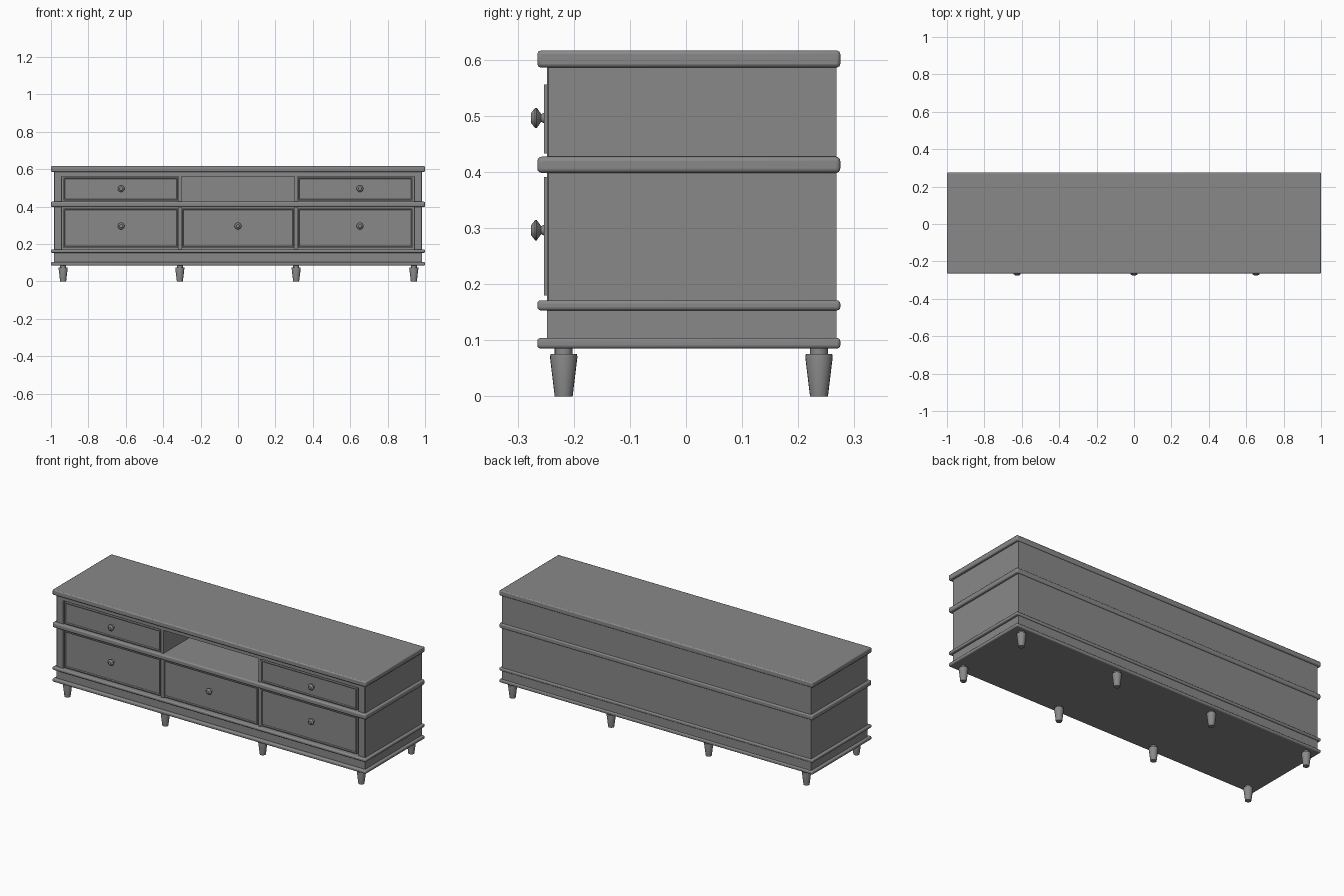
import bpy, bmesh, math
from mathutils import Matrix

old = bpy.data.objects.get("Cube")
if old:
    bpy.data.objects.remove(old, do_unlink=True)

GREY = (0.25, 0.25, 0.25, 1)
mat = bpy.data.materials.new("warm_grey")
mat.use_nodes = True
mat.diffuse_color = GREY
mat.node_tree.nodes["Principled BSDF"].inputs["Base Color"].default_value = GREY


def finish(name, bm):
    bmesh.ops.recalc_face_normals(bm, faces=bm.faces)
    mesh = bpy.data.meshes.new(name)
    bm.to_mesh(mesh)
    bm.free()
    mesh.materials.append(mat)
    ob = bpy.data.objects.new(name, mesh)
    bpy.context.collection.objects.link(ob)
    return ob


def box_mesh(x, y, z):
    bm = bmesh.new()
    size = [b - a for a, b in (x, y, z)]
    mid = [(a + b) / 2 for a, b in (x, y, z)]
    bmesh.ops.create_cube(bm, size=1, matrix=Matrix.Translation(mid) @ Matrix.Diagonal((*size, 1)))
    return bm


def smooth(ob):
    bpy.ops.object.select_all(action="DESELECT")
    ob.select_set(True)
    bpy.context.view_layer.objects.active = ob
    bpy.ops.object.shade_smooth_by_angle(angle=math.radians(35))


def board(name, x, y, z, bevel=0, segments=1):
    ob = finish(name, box_mesh(x, y, z))
    if bevel:
        mod = ob.modifiers.new("edge", "BEVEL")
        mod.width, mod.segments = bevel, segments
        if segments > 1:
            smooth(ob)
    return ob


def drawer(name, x, z):
    # Front panel with a raised border around a slightly sunk field
    bm = box_mesh(x, (-0.253, 0.2), z)
    front = [f for f in bm.faces if f.normal.y < -0.9]
    bmesh.ops.inset_region(bm, faces=front, thickness=0.008)
    bmesh.ops.inset_region(bm, faces=front, thickness=0.004, depth=-0.006)
    return finish(name, bm)


def turned(name, profile, matrix, steps=20):
    # Spin a radius/height profile around its own axis
    bm = bmesh.new()
    verts = [bm.verts.new((r, 0, h)) for r, h in profile]
    edges = [bm.edges.new(p) for p in zip(verts, verts[1:])]
    bmesh.ops.spin(bm, geom=verts + edges, axis=(0, 0, 1), cent=(0, 0, 0),
                   angle=math.tau, steps=steps)
    bmesh.ops.remove_doubles(bm, verts=bm.verts, dist=0.0001)
    bmesh.ops.transform(bm, matrix=matrix, verts=bm.verts)
    smooth(finish(name, bm))


# Top, mouldings and base slab
full_x, full_y = (-1, 1), (-0.265, 0.275)
board("top_board", full_x, full_y, (0.586, 0.616), 0.006, 2)
board("middle_moulding", full_x, full_y, (0.398, 0.427), 0.008, 4)
board("lower_moulding", full_x, full_y, (0.153, 0.171), 0.006, 3)
board("base_moulding", full_x, full_y, (0.085, 0.104), 0.006, 3)
board("plinth", (-0.985, 0.985), (-0.248, 0.268), (0.1, 0.158))

# Carcass
low, high = 0.165, 0.59
board("back_panel", (-0.985, 0.985), (0.25, 0.268), (low, high))
for side, s in (("right", -1), ("left", 1)):
    board(side + "_side_panel", sorted((s * 0.94, s * 0.985)), (-0.248, 0.26), (low, high), 0.003)
    board(side + "_divider", sorted((s * 0.303, s * 0.317)), (-0.248, 0.255), (low, high))
board("top_rail", (-0.95, 0.95), (-0.248, 0.255), (0.561, 0.59))

# Drawers and knobs
knob = [(0, 0), (0.011, 0), (0.007, 0.008), (0.018, 0.016), (0.018, 0.019), (0.009, 0.026), (0, 0.026)]
columns = {"right": (-0.934, -0.321), "middle": (-0.3, 0.3), "left": (0.321, 0.934)}
knob_x = {"right": -0.625, "middle": 0, "left": 0.652}
rows = {"lower": ((0.18, 0.391), 0.296), "upper": ((0.433, 0.556), 0.496)}
for row, (z, knob_z) in rows.items():
    for col, x in columns.items():
        if (row, col) == ("upper", "middle"):
            continue  # open niche
        drawer(f"{row}_{col}_drawer", x, z)
        place = Matrix.Translation((knob_x[col], -0.25, knob_z)) @ Matrix.Rotation(math.pi / 2, 4, "X")
        turned(f"{row}_{col}_knob", knob, place)

# Tapered feet
foot = [(0, 0), (0.016, 0), (0.0245, 0.07), (0.0235, 0.075), (0.016, 0.075), (0.016, 0.09), (0, 0.09)]
for end, y in (("front", -0.218), ("back", 0.237)):
    for i, x in enumerate((-0.935, -0.311, 0.311, 0.94)):
        turned(f"{end}_foot_{i + 1}", foot, Matrix.Translation((x, y, 0)))
